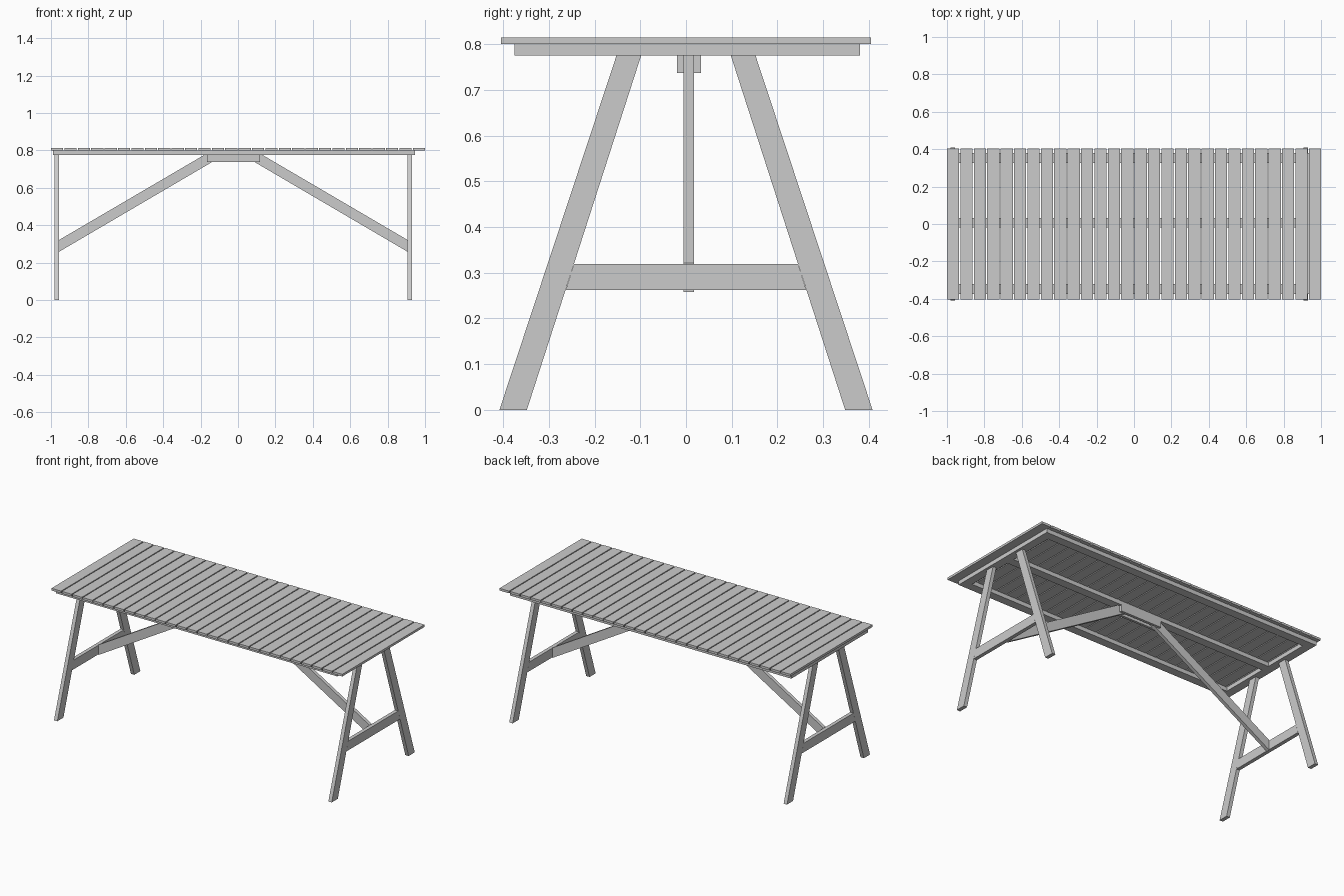
import bpy, bmesh

if "Cube" in bpy.data.objects:
    bpy.data.objects.remove(bpy.data.objects["Cube"])

def prism(name, pts, axis, a, b):
    """Extrude a 2D profile along 'x' (pts are y,z) or 'y' (pts are x,z)."""
    bm = bmesh.new()
    co = (lambda p, t: (t, p[0], p[1])) if axis == 'x' else (lambda p, t: (p[0], t, p[1]))
    face = bm.faces.new([bm.verts.new(co(p, a)) for p in pts])
    ext = bmesh.ops.extrude_face_region(bm, geom=[face])
    for v in ext['geom']:
        if isinstance(v, bmesh.types.BMVert):
            v.co[0 if axis == 'x' else 1] = b
    bmesh.ops.recalc_face_normals(bm, faces=bm.faces)
    me = bpy.data.meshes.new(name)
    bm.to_mesh(me)
    bm.free()
    ob = bpy.data.objects.new(name, me)
    bpy.context.collection.objects.link(ob)
    return ob

def box(name, x0, x1, y0, y1, z0, z1):
    return prism(name, [(x0, z0), (x1, z0), (x1, z1), (x0, z1)], 'y', y0, y1)

# Tabletop slats
COUNT, GAP = 28, 0.006
pitch = (2 + GAP) / COUNT
for i in range(COUNT):
    x = -1 + i * pitch
    box(f"top_slat_{i + 1}", x, x + pitch - GAP, -0.404, 0.404, 0.80, 0.814)

# Frame under the slats: end rails and three long rails
Z0, Z1 = 0.775, 0.80
box("end_rail_left", -0.99, -0.937, -0.375, 0.38, Z0, Z1)
box("end_rail_right", 0.892, 0.945, -0.375, 0.38, Z0, Z1)
for name, y0, y1 in (("front", -0.375, -0.322), ("middle", -0.02, 0.033), ("back", 0.327, 0.38)):
    box(f"{name}_long_rail", -0.937, 0.892, y0, y1, Z0, Z1)

# A-shaped leg pairs with a cross stretcher
for side, x0, x1 in (("left", -0.98, -0.957), ("right", 0.907, 0.93)):
    for end, s in (("front", -1), ("back", 1)):
        leg = [(s * 0.348, 0), (s * 0.408, 0), (s * 0.152, Z0), (s * 0.098, Z0)]
        prism(f"{end}_{side}_leg", leg, 'x', x0, x1)
    prism(f"{side}_stretcher",
          [(-0.263, 0.262), (0.263, 0.262), (0.245, 0.319), (-0.245, 0.319)], 'x', x0, x1)

# Diagonal braces, mirrored about the middle of the leg span
MID = -0.025
for side, s in (("left", -1), ("right", 1)):
    pts = [(MID + s * u, z) for u, z in
           ((0.932, 0.258), (0.932, 0.321), (0.157, Z0), (0.05, Z0))]
    prism(f"{side}_brace", pts, 'y', -0.005, 0.017)

# Cleats clasping the top of the braces
box("front_cleat", -0.167, 0.117, -0.02, -0.005, 0.737, Z0)
box("back_cleat", -0.167, 0.117, 0.017, 0.033, 0.737, Z0)
